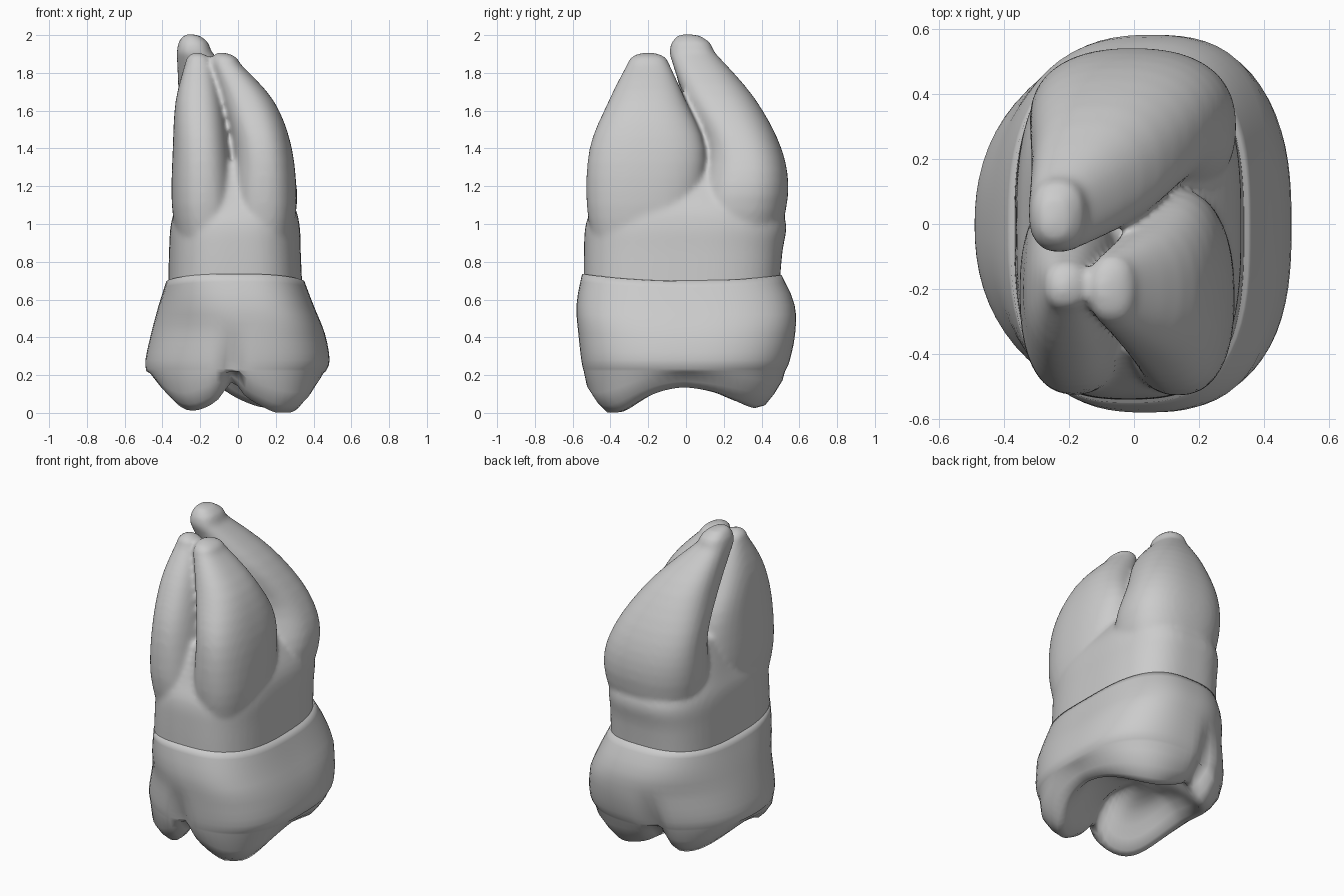
import bpy, bmesh
from math import sin, cos, exp, pi

if "Cube" in bpy.data.objects:
    bpy.data.objects.remove(bpy.data.objects["Cube"])

SEG = 72


def ring(x0, x1, y0, y1, power=2.4):
    """Rounded cross-section given by its x and y extents."""
    pts = []
    for i in range(SEG):
        c, s = cos(2 * pi * i / SEG), sin(2 * pi * i / SEG)
        k = (abs(c) ** power + abs(s) ** power) ** (-1 / power)
        pts.append(((x0 + x1) / 2 + (x1 - x0) / 2 * c * k,
                    (y0 + y1) / 2 + (y1 - y0) / 2 * s * k))
    return pts


def smooth_sections(keys, steps=4):
    """Catmull-Rom interpolation through key sections."""
    out = []
    for i in range(len(keys) - 1):
        quad = keys[max(i - 1, 0)], keys[i], keys[i + 1], keys[min(i + 2, len(keys) - 1)]
        for n in range(steps):
            t = n / steps
            out.append([b + t / 2 * (c - a + t * (2 * a - 5 * b + 4 * c - d
                        + t * (3 * (b - c) + d - a))) for a, b, c, d in zip(*quad)])
    return out + [list(keys[-1])]


def loft(bm, rings, tip):
    """Skin closed rings of points, cap the start and close the end at a tip."""
    rows = [[bm.verts.new(p) for p in r] for r in rings]
    for a, b in zip(rows, rows[1:]):
        for i in range(SEG):
            j = (i + 1) % SEG
            bm.faces.new((a[i], a[j], b[j], b[i]))
    bm.faces.new(rows[0][::-1])
    t = bm.verts.new(tip)
    for i in range(SEG):
        bm.faces.new((rows[-1][i], rows[-1][(i + 1) % SEG], t))


def finish(bm, name):
    bmesh.ops.recalc_face_normals(bm, faces=bm.faces)
    me = bpy.data.meshes.new(name)
    bm.to_mesh(me)
    bm.free()
    me.shade_smooth()
    ob = bpy.data.objects.new(name, me)
    bpy.context.collection.objects.link(ob)
    return ob


# Crown: bulging wall, then a chewing surface with four cusps
CUSPS = [(-.24, -.36, .13), (.23, -.37, .15), (-.22, .31, .10), (.14, .29, .145)]
WALL = [(.71, -.38, .352, -.55, .505), (.57, -.42, .40, -.58, .575),
        (.42, -.46, .46, -.57, .578), (.28, -.49, .485, -.555, .55),
        (.22, -.485, .465, -.542, .525)]


def groove(x, y):
    """Strength of the front and back developmental grooves."""
    gx = -.035 if y < 0 else -.12
    return exp(-((x - gx) / .05) ** 2) * min(1, abs(y) / .3)


def bend(x, y, z):
    x += .07 * (y / .58) ** 2 * min(1, (.72 - z) / .25)
    g = groove(x, y) * max(0, min(1, (.46 - z) / .2))
    return x, y * (1 - .10 * g)


def chew_height(x, y, f):
    z = .28 - .14 * exp(-((f - .8) / .2) ** 2)
    z -= max(h * exp(-((x - cx) ** 2 + (y - cy) ** 2) / .045) for cx, cy, h in CUSPS)
    return max(.003, z + .07 * groove(x, y))


rings = []
for z, *ext in smooth_sections(WALL, 3):
    row = []
    for x, y in ring(*ext, 2.35 + .4 * max(0, (z - .42) / .3)):
        lift = .04 * ((y / .55) ** 2 - .35) * max(0, (z - .57) / .14)
        row.append((*bend(x, y, z), z + lift))
    rings.append(row)
for n in range(12):
    f = .98 - n * .08
    row = []
    for x, y in ring(-.478, .458, -.54, .522):
        bx, by = bend(x * f, y * f, .2)
        row.append((bx, by, chew_height(bx, by, f)))
    rings.append(row)
bm = bmesh.new()
loft(bm, rings, (0, 0, .28))
finish(bm, "crown")

# Roots: shared trunk and three tapering roots (z, then x and y extents)
trunk = [(.62, -.37, .342, -.54, .49), (.85, -.365, .332, -.54, .51),
         (1.0, -.355, .325, -.53, .53), (1.12, -.32, .285, -.48, .47),
         (1.32, -.26, .15, -.40, .32)]
rear_root = [(.85, -.27, .26, 0, .47), (1.15, -.315, .315, .06, .54),
             (1.4, -.32, .245, .10, .505), (1.67, -.315, .085, -.01, .36),
             (1.91, -.325, -.14, -.09, .15)]
right_root = [(.85, -.03, .28, -.48, .05), (1.1, -.04, .31, -.525, .08),
              (1.4, -.03, .285, -.51, .10), (1.65, -.085, .19, -.41, 0),
              (1.85, -.14, .01, -.31, -.09)]
left_root = [(.85, -.31, 0, -.48, .05), (1.1, -.35, -.01, -.525, .1),
             (1.4, -.345, -.04, -.50, .09), (1.65, -.33, -.085, -.40, -.02),
             (1.85, -.28, -.14, -.27, -.11)]
bm = bmesh.new()
for keys, tip in ((trunk, (-.06, -.02, 1.45)), (rear_root, (-.26, 0, 2.01)),
                  (right_root, (-.1, -.2, 1.91)), (left_root, (-.22, -.2, 1.91))):
    sections = smooth_sections(keys)
    if keys is not trunk:
        # rounded end between the last section and the tip
        z, x0, x1, y0, y1 = keys[-1]
        for t in (.5, .85):
            r = (1 - t * t) ** .5
            ext = [tip[0] + (v - tip[0]) * r for v in (x0, x1)]
            ext += [tip[1] + (v - tip[1]) * r for v in (y0, y1)]
            sections.append([z + (tip[2] - z) * t, *ext])
    power = 2.9 if keys is trunk else 2.4
    loft(bm, [[(x, y, z) for x, y in ring(*ext, power)] for z, *ext in sections], tip)
roots = finish(bm, "roots")

# Fuse the roots into one soft surface
fuse = roots.modifiers.new("fuse", 'REMESH')
fuse.mode = 'VOXEL'
fuse.voxel_size = .015
fuse.use_smooth_shade = True
soft = roots.modifiers.new("soften", 'SMOOTH')
soft.factor = .5
soft.iterations = 8
